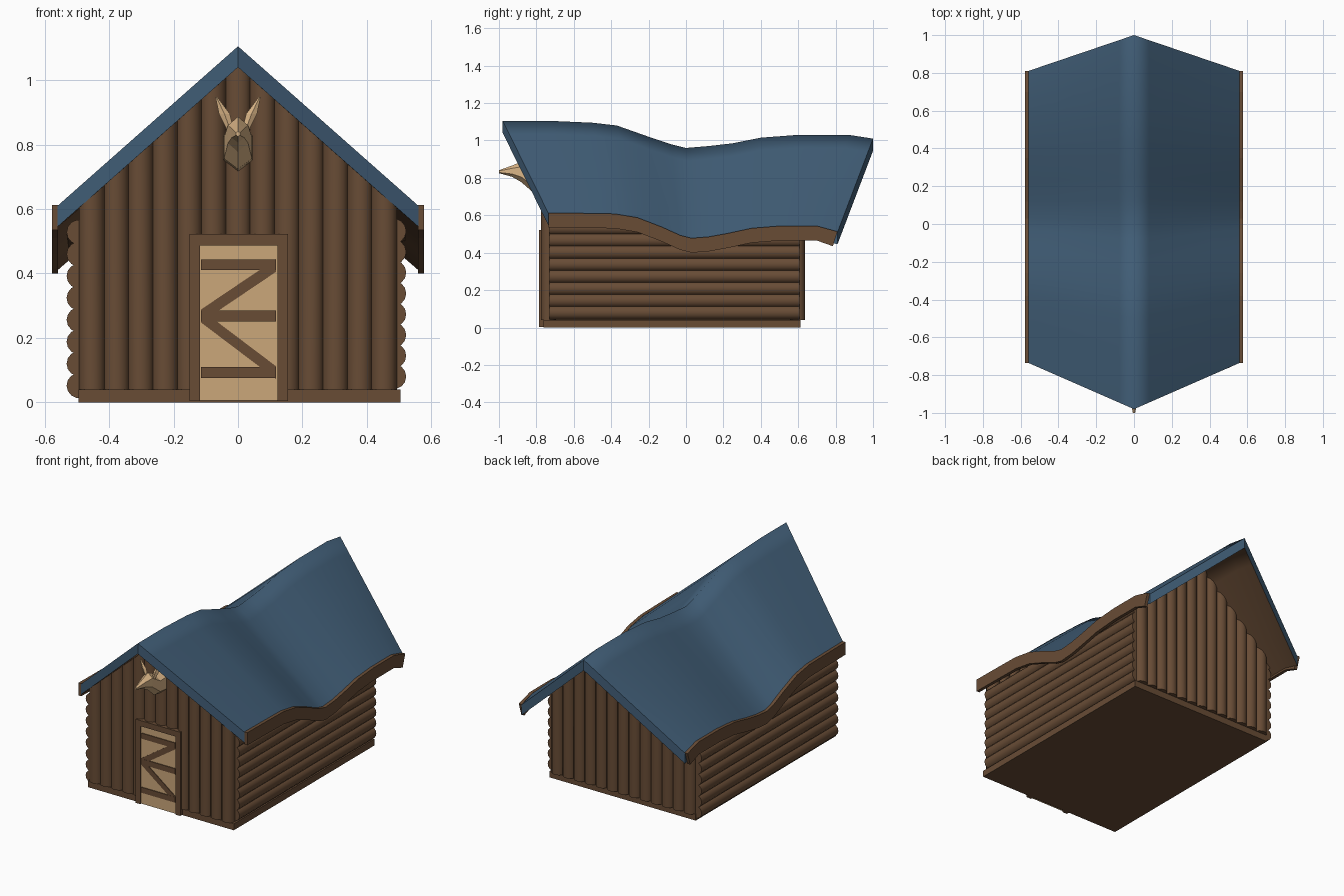
import bpy, bmesh, math

if "Cube" in bpy.data.objects:
    bpy.data.objects.remove(bpy.data.objects["Cube"], do_unlink=True)


def material(name, rgb):
    m = bpy.data.materials.new(name)
    m.use_nodes = True
    m.diffuse_color = (*rgb, 1)
    m.node_tree.nodes["Principled BSDF"].inputs["Base Color"].default_value = (*rgb, 1)
    return m


BLUE = material("roof blue", (0.052, 0.110, 0.182))
BROWN = material("log brown", (0.138, 0.072, 0.036))
TAN = material("door tan", (0.60, 0.39, 0.195))
HIDE = material("hide tan", (0.70, 0.46, 0.24))

# Roof stations: ridge y, ridge z, eave y, eave z
STATIONS = [
    (-.98, 1.105, -.735, .61), (-.73, 1.105, -.55, .608), (-.5, 1.095, -.38, .605),
    (-.37, 1.08, -.26, .585), (-.2, 1.02, -.13, .535), (-.08, .98, -.03, .49),
    (0, .96, .03, .475), (.12, .97, .12, .482), (.25, .985, .22, .5),
    (.4, 1.015, .35, .528), (.6, 1.03, .5, .54), (.87, 1.03, .7, .54), (1, 1.01, .81, .51)]
EAVE, THICK = 0.56, 0.065


def roof_point(station, x):
    t = abs(x) / EAVE
    yr, zr, ye, ze = station
    return yr + (ye - yr) * t, zr + (ze - zr) * t


def under(x, y):
    """Height of the roof underside above a plan position."""
    pts = [roof_point(s, x) for s in STATIONS]
    y = max(pts[0][0], min(pts[-1][0], y))
    for (ya, za), (yb, zb) in zip(pts, pts[1:]):
        if y <= yb:
            return za + (zb - za) * (y - ya) / (yb - ya) - THICK
    return pts[-1][1] - THICK


def finish(name, bm, *mats):
    bmesh.ops.recalc_face_normals(bm, faces=bm.faces[:])
    me = bpy.data.meshes.new(name)
    bm.to_mesh(me)
    bm.free()
    for m in mats:
        me.materials.append(m)
    ob = bpy.data.objects.new(name, me)
    bpy.context.scene.collection.objects.link(ob)
    return ob


def tubes(name, parts, mat, smooth=False, clamp=False):
    """Each part is a list of rings, bridged and capped."""
    bm = bmesh.new()
    for rings in parts:
        loops = []
        for ring in rings:
            if clamp:
                ring = [(x, y, min(z, under(x, y) + 0.01)) for x, y, z in ring]
            loops.append([bm.verts.new(p) for p in ring])
        n = len(loops[0])
        for a, b in zip(loops, loops[1:]):
            for i in range(n):
                f = bm.faces.new((a[i], a[(i + 1) % n], b[(i + 1) % n], b[i]))
                f.smooth = smooth
        bm.faces.new(loops[0])
        bm.faces.new(loops[-1])
    return finish(name, bm, mat)


def circle(n, turn=0.0):
    return [(math.cos(2 * math.pi * (i + turn) / n), math.sin(2 * math.pi * (i + turn) / n))
            for i in range(n)]


def prism(outline, y0, y1):
    return [[(x, y, z) for x, z in outline] for y in (y0, y1)]


def slab(x0, x1, z0, z1, y0, y1):
    return prism([(x0, z0), (x1, z0), (x1, z1), (x0, z1)], y0, y1)


# Sagging roof: blue top and rims, brown underside
COLS = [-EAVE, -.42, -.25, -.08, 0, .08, .25, .42, EAVE]
bm = bmesh.new()
layers = []
for drop in (0, THICK):
    layers.append([[bm.verts.new((x, roof_point(s, x)[0], roof_point(s, x)[1] - drop))
                    for x in COLS] for s in STATIONS])
for k, grid in enumerate(layers):
    for ra, rb in zip(grid, grid[1:]):
        for i in range(len(COLS) - 1):
            f = bm.faces.new((ra[i], ra[i + 1], rb[i + 1], rb[i]))
            f.smooth = True
            f.material_index = k
top, low = layers
for j in (0, -1):
    for i in range(len(COLS) - 1):
        bm.faces.new((top[j][i], top[j][i + 1], low[j][i + 1], low[j][i]))
    for a in range(len(STATIONS) - 1):
        bm.faces.new((top[a][j], top[a + 1][j], low[a + 1][j], low[a][j]))
finish("roof", bm, BLUE, BROWN)

# Fascia boards following the eaves
for side, label in ((1, "left"), (-1, "right")):
    rings = []
    for k, (_, _, y, z) in enumerate(STATIONS):
        back = 0.025 if k == len(STATIONS) - 1 else 0
        xa, xb = side * (EAVE - 0.002), side * 0.578
        rings.append([(xa, y, z + .003), (xb, y, z + .003),
                      (xb, y - back, z - .075), (xa, y - back, z - .075)])
    tubes(label + "_fascia", [rings], BROWN)

# Floor
tubes("floor", [slab(-.495, .505, 0, .04, -.762, .612)], BROWN)

# Gable walls of upright logs, trimmed to the roof
COUNT, PITCH, R = 13, 0.0754, 0.041
for label, yc in (("front", -.735), ("back", .597)):
    parts = []
    for i in range(COUNT):
        xc = (i - (COUNT - 1) / 2) * PITCH
        parts.append([[(xc + R * c, yc + R * s, z) for c, s in circle(14)] for z in (.04, 2)])
    tubes(label + "_wall_logs", parts, BROWN, True, True)

# Side walls of lying logs
for label, xc, z0, pitch in (("left", .483, .08, .0645), ("right", -.493, .052, .068)):
    parts = []
    for i in range(8):
        parts.append([[(xc + .039 * c, -.73 + 1.337 * k / 12, z0 + i * pitch + .039 * s)
                       for c, s in circle(14)] for k in range(13)])
    tubes(label + "_wall_logs", parts, BROWN, True, True)

# Door, frame and braces
tubes("door_panel", [slab(-.12, .125, .005, .49, -.778, -.74)], TAN)
tubes("door_frame", [slab(-.15, -.118, .004, .487, -.786, -.74),
                     slab(.123, .155, .004, .487, -.786, -.74),
                     slab(-.15, .155, .487, .522, -.786, -.74)], BROWN)
battens = [slab(-.115, .118, z, z + .034, -.783, -.775) for z in (.075, .251, .41)]
for za, zb in ((.268, .425), (.268, .092)):
    battens.append(prism([(-.115, za - .02), (.118, zb - .02), (.118, zb + .02),
                          (-.115, za + .02)], -.782, -.775))
tubes("door_braces", battens, BROWN)

# Mounted animal head: neck and muzzle, then ears
profile = [(-.74, .79, .052, .078), (-.82, .79, .05, .066), (-.88, .832, .036, .055),
           (-.93, .836, .023, .03), (-1, .833, .007, .008)]
tubes("head", [[[(rx * c, y, z + rz * s) for c, s in circle(6, .5)]
                for y, z, rx, rz in profile]], HIDE)
ears = []
for side in (-1, 1):
    ears.append([[(side * x + r * c, -.86 + r * .5 * s, z) for c, s in circle(4)]
                 for x, z, r in ((.022, .84, .01), (.042, .895, .017), (.067, .947, .003))])
tubes("ears", ears, HIDE)
